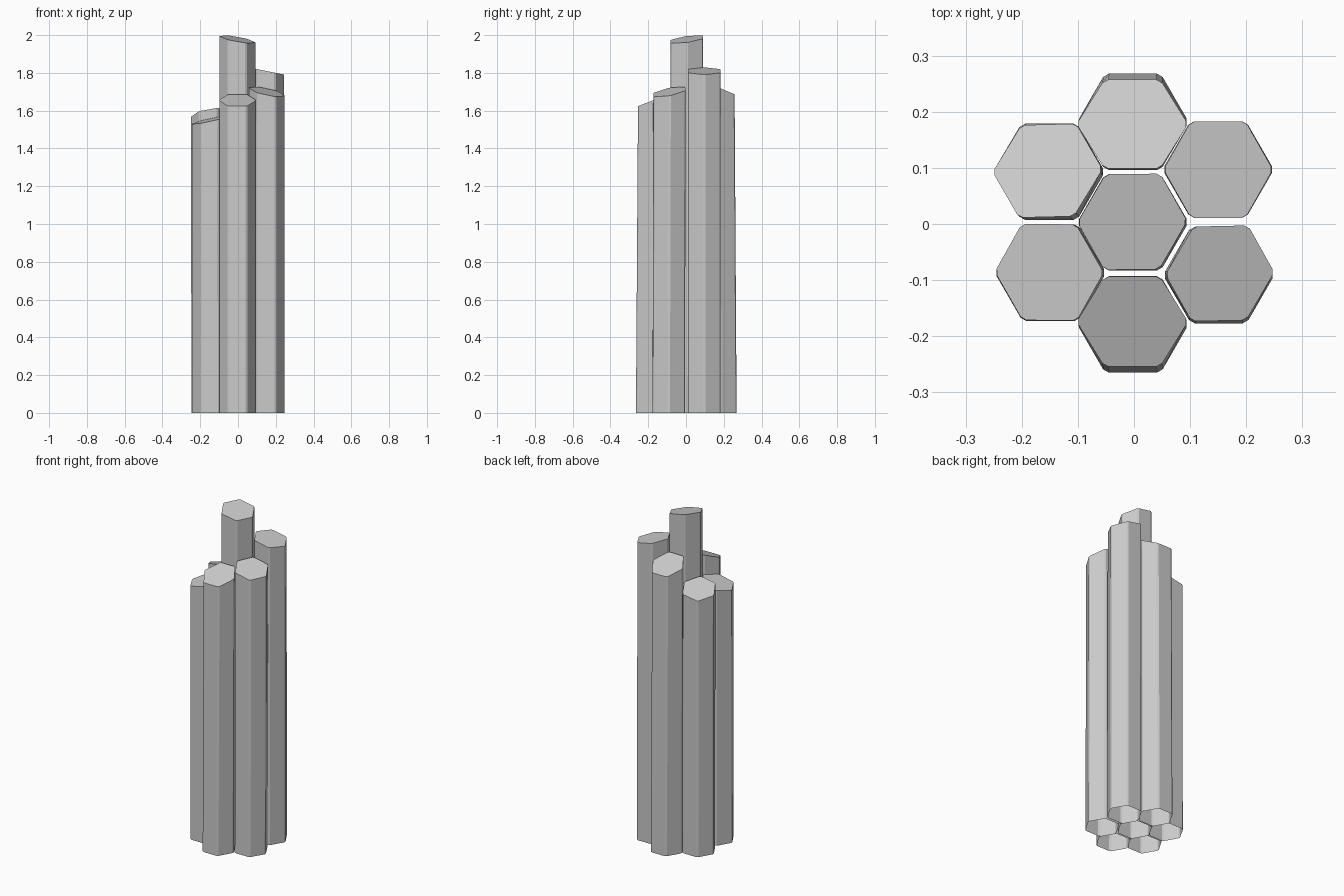
import bpy, bmesh
from math import cos, sin, pi
from mathutils import Vector

if "Cube" in bpy.data.objects:
    bpy.data.objects.remove(bpy.data.objects["Cube"])

APOTHEM = 0.086
CUT = 0.007


def hexagon():
    # Hexagon with points on the x axis and slightly clipped corners
    r = APOTHEM / cos(pi / 6)
    corners = [Vector((r * cos(i * pi / 3), r * sin(i * pi / 3), 0)) for i in range(6)]
    pts = []
    for i, c in enumerate(corners):
        for n in (corners[i - 1], corners[(i + 1) % 6]):
            pts.append(c + (n - c).normalized() * CUT)
    return pts


def column(name, base, top, height, slope):
    # Open-bottomed prism whose cap is turned to the given x / y slope
    turn = Vector((0, 0, 1)).rotation_difference(Vector((-slope[0], -slope[1], 1)).normalized())
    bm = bmesh.new()
    low = [bm.verts.new(p + Vector((*base, 0))) for p in hexagon()]
    high = [bm.verts.new(turn @ p + Vector((*top, height))) for p in hexagon()]
    n = len(low)
    for i in range(n):
        j = (i + 1) % n
        bm.faces.new((low[i], low[j], high[j], high[i]))
    bm.faces.new(high)
    mesh = bpy.data.meshes.new(name)
    bm.to_mesh(mesh)
    bm.free()
    bpy.context.collection.objects.link(bpy.data.objects.new(name, mesh))


# Seven basalt-like columns: base centre, cap centre, cap height, cap slope
column("center_column", (-0.002, 0.003), (-0.003, 0.004), 1.978, (-0.18, 0.14))
column("back_column", (-0.002, 0.182), (-0.003, 0.178), 1.72, (0.0, -0.42))
column("front_column", (-0.002, -0.179), (-0.003, -0.174), 1.655, (0.0, 0.39))
column("right_back_column", (0.150, 0.097), (0.150, 0.097), 1.81, (-0.20, 0.0))
column("right_front_column", (0.151, -0.091), (0.153, -0.088), 1.70, (-0.22, 0.20))
column("left_back_column", (-0.151, 0.093), (-0.154, 0.095), 1.582, (0.18, -0.30))
column("left_front_column", (-0.149, -0.087), (-0.151, -0.086), 1.55, (0.22, 0.08))
